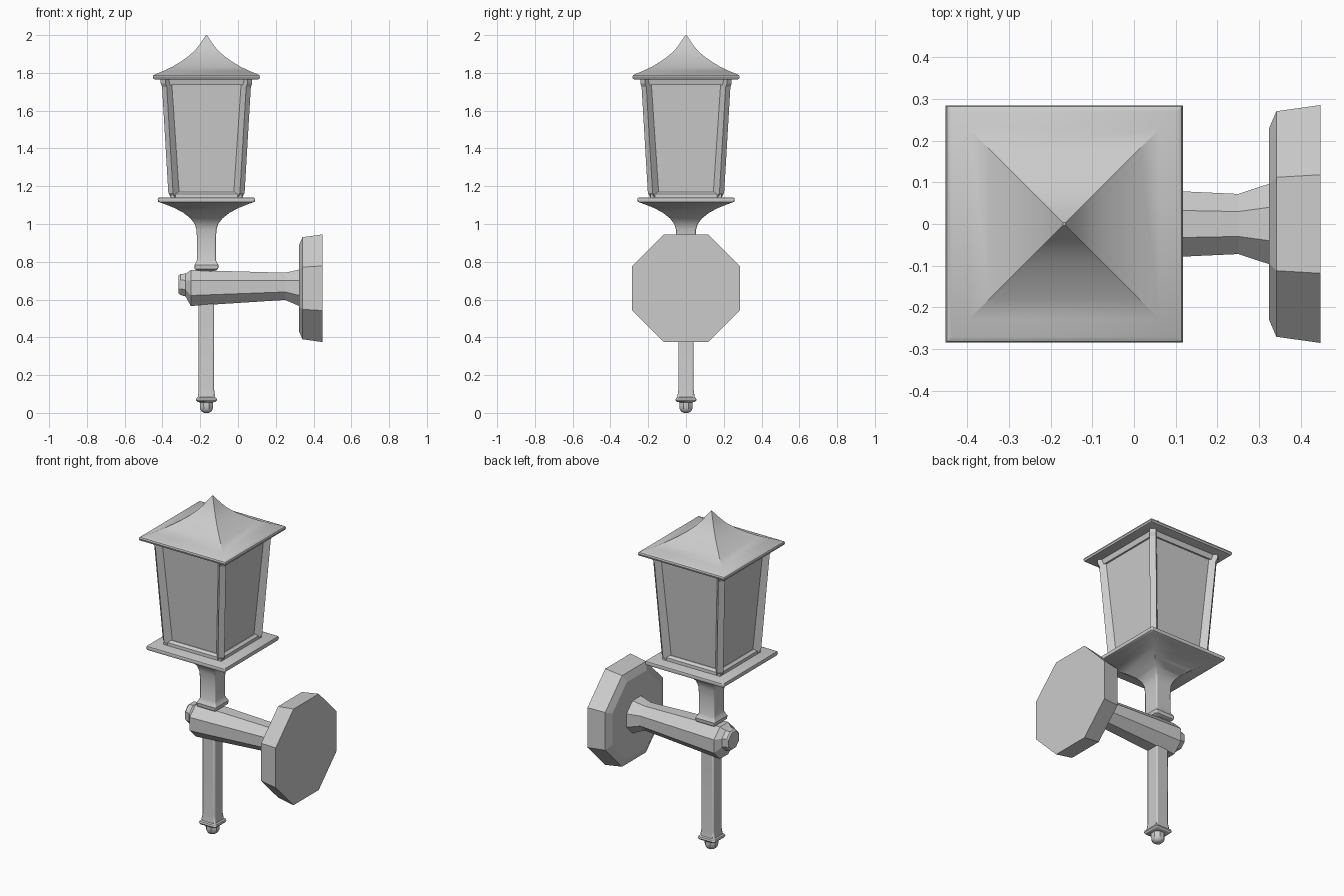
import bpy, bmesh, math
from mathutils import Vector

if "Cube" in bpy.data.objects:
    bpy.data.objects.remove(bpy.data.objects["Cube"])

CX = -0.167  # lantern axis


def finish(name, bm, smooth=None, bevel=0):
    bmesh.ops.recalc_face_normals(bm, faces=bm.faces[:])
    me = bpy.data.meshes.new(name)
    bm.to_mesh(me)
    bm.free()
    ob = bpy.data.objects.new(name, me)
    bpy.context.collection.objects.link(ob)
    bpy.ops.object.select_all(action='DESELECT')
    ob.select_set(True)
    bpy.context.view_layer.objects.active = ob
    if bevel:
        m = ob.modifiers.new("bevel", 'BEVEL')
        m.width = bevel
        m.segments = 2
        m.limit_method = 'ANGLE'
        m.angle_limit = math.radians(60)
    if smooth:
        bpy.ops.object.shade_smooth_by_angle(angle=math.radians(smooth))
    return ob


def skin(bm, rings):
    vs = [[bm.verts.new(p) for p in r] for r in rings]
    n = len(vs[0])
    for a, b in zip(vs, vs[1:]):
        for i in range(n):
            j = (i + 1) % n
            bm.faces.new((a[i], a[j], b[j], b[i]))
    bm.faces.new(vs[0][::-1])
    bm.faces.new(vs[-1])


def ngon(n, half):
    r = half / math.cos(math.pi / n)
    return [(r * math.cos((i + .5) * math.tau / n), r * math.sin((i + .5) * math.tau / n)) for i in range(n)]


def tower(name, prof, n=4, smooth=35, bevel=0):
    # vertical loft: (z, half width)
    bm = bmesh.new()
    skin(bm, [[(CX + u, v, z) for u, v in ngon(n, h)] for z, h in prof])
    return finish(name, bm, smooth, bevel)


def side_loft(name, prof):
    # octagonal loft along x: (x, half width, centre z)
    bm = bmesh.new()
    skin(bm, [[(x, u, cz + v) for u, v in ngon(8, h)] for x, h, cz in prof])
    return finish(name, bm)


# roof with swept concave slopes
tower("roof", [(1.765, .272), (1.768, .281), (1.778, .284), (1.787, .281), (1.793, .27),
               (1.81, .228), (1.833, .18), (1.86, .135), (1.89, .093), (1.92, .06),
               (1.95, .036), (1.98, .016), (1.995, .006), (2.0, .003)])

# glass body and rails
tower("glass_body", [(1.14, .168), (1.766, .21)])
tower("top_rail", [(1.735, .218), (1.767, .225)])
tower("bottom_rail", [(1.135, .19), (1.158, .188), (1.17, .174)])

# diagonal corner posts
for i, (sx, sy) in enumerate([(1, 1), (-1, 1), (-1, -1), (1, -1)]):
    bm = bmesh.new()
    rings = []
    for z, o in [(1.138, .188), (1.165, .202), (1.725, .235), (1.745, .242), (1.767, .242)]:
        sec = [(o - .025, o), (o, o - .025), (o - .05, o - .075), (o - .075, o - .05)]
        rings.append([(CX + sx * a, sy * b, z) for a, b in sec])
    skin(bm, rings)
    finish(f"corner_post_{i + 1}", bm)

# tray and flared neck
tower("tray_and_neck", [(.755, .052), (.762, .062), (.782, .064), (.795, .056), (.81, .050),
                        (.92, .050), (.97, .053), (1.0, .062), (1.03, .085), (1.06, .123),
                        (1.085, .17), (1.105, .22), (1.113, .243), (1.117, .255),
                        (1.128, .258), (1.138, .255), (1.141, .248)], bevel=.006)

# lower stem with collar
tower("lower_stem", [(.055, .034), (.06, .05), (.068, .056), (.078, .053), (.083, .046),
                     (.12, .041), (.77, .041)], bevel=.008)

# rounded finial
tower("finial", [(0, .012), (.004, .021), (.012, .029), (.024, .034), (.04, .035), (.06, .034)],
      n=8, smooth=40)

# octagonal arm and wall plate
side_loft("arm", [(-.314, .048, .68), (-.305, .056, .68), (-.278, .06, .677), (-.25, .095, .661),
                  (.25, .072, .67), (.335, .1, .661)])
side_loft("wall_plate", [(.323, .228, .66), (.341, .27, .66), (.447, .285, .66)])
